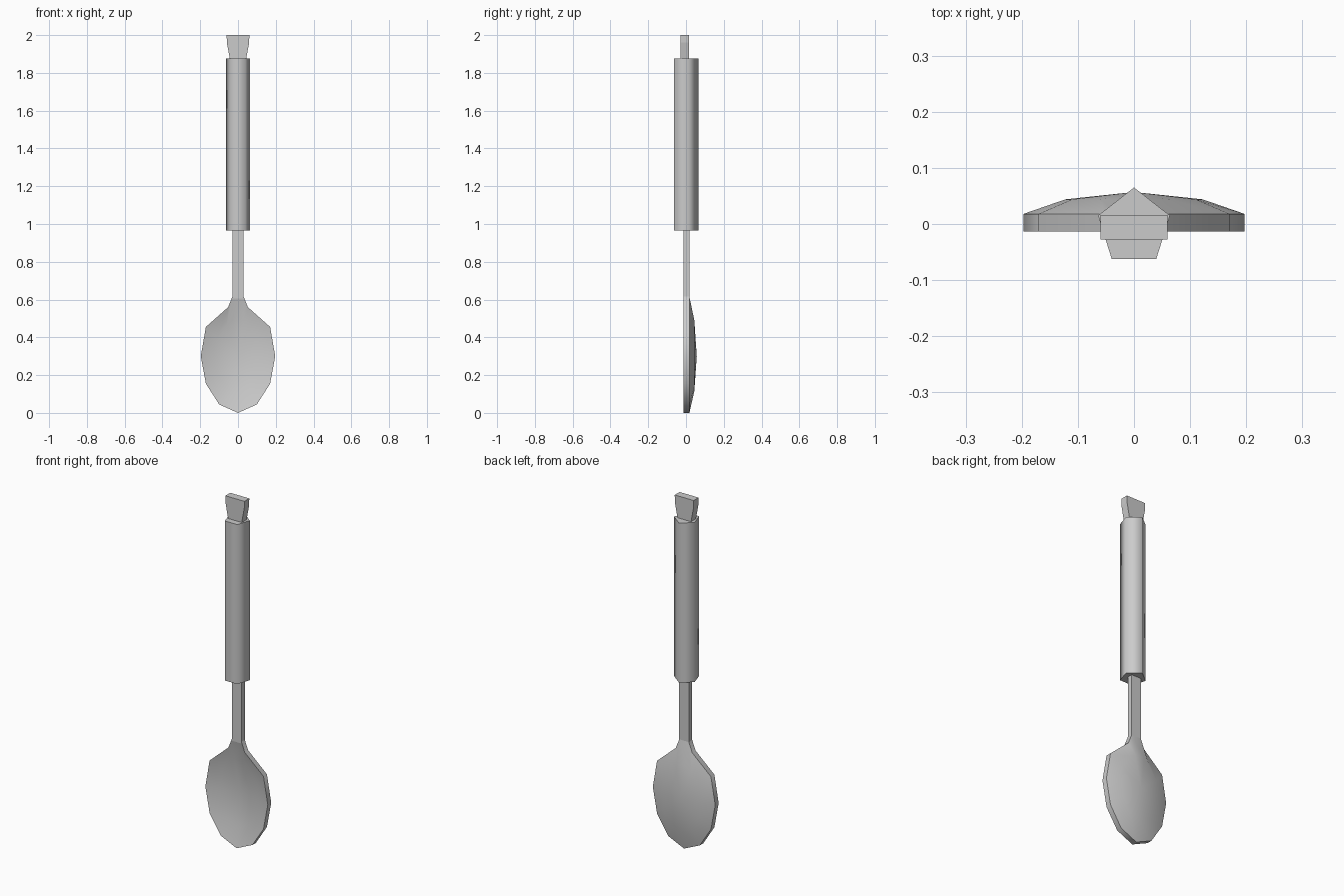
import bpy, bmesh, math

if "Cube" in bpy.data.objects:
    bpy.data.objects.remove(bpy.data.objects["Cube"])


def finish(name, bm, angle=None):
    bmesh.ops.recalc_face_normals(bm, faces=bm.faces[:])
    me = bpy.data.meshes.new(name)
    bm.to_mesh(me)
    bm.free()
    ob = bpy.data.objects.new(name, me)
    bpy.context.collection.objects.link(ob)
    if angle:
        bpy.ops.object.select_all(action='DESELECT')
        ob.select_set(True)
        bpy.context.view_layer.objects.active = ob
        bpy.ops.object.shade_smooth_by_angle(angle=math.radians(angle))
    return ob


def bridge(a, b, bm):
    n = len(a)
    for i in range(n):
        bm.faces.new((a[i], a[(i + 1) % n], b[(i + 1) % n], b[i]))


def loft(name, sections, angle=None):
    """Stack horizontal sections given as (z, [(x, y), ...]) and cap both ends."""
    bm = bmesh.new()
    rings = [[bm.verts.new((x, y, z)) for x, y in pts] for z, pts in sections]
    for a, b in zip(rings, rings[1:]):
        bridge(a, b, bm)
    bm.faces.new(rings[0])
    bm.faces.new(rings[-1])
    return finish(name, bm, angle)


def rect(hx, y0, y1):
    return [(-hx, y0), (hx, y0), (hx, y1), (-hx, y1)]


def mirrored(half):
    return half + [(-x, z) for x, z in reversed(half) if x > 0]


# Bowl: rim outline and inner ring, as a dished shell with thickness
rim = mirrored([(0, 0), (.1, .045), (.17, .155), (.197, .3),
                (.17, .455), (.052, .56), (.03, .615)])
inner = mirrored([(0, .115), (.065, .14), (.11, .21), (.122, .3),
                  (.11, .39), (.06, .465), (.03, .49)])
bm = bmesh.new()
edges = []
for y in (-.013, .018):
    outer_ring = [bm.verts.new((x, y, z)) for x, z in rim]
    mid_ring = [bm.verts.new((x, y + .026, z)) for x, z in inner]
    centre = bm.verts.new((0, y + .039, .3))
    bridge(outer_ring, mid_ring, bm)
    for i, v in enumerate(mid_ring):
        bm.faces.new((v, mid_ring[(i + 1) % len(mid_ring)], centre))
    edges.append(outer_ring)
bridge(edges[0], edges[1], bm)
finish("spoon_bowl", bm, 50)

# Stem
loft("stem", [(z, rect(.03, -.013, .018)) for z in (.605, .98)])

# Five-sided grip
pent = [(.066 * math.sin(math.radians(72 * i)) * 1.02,
         .065 * math.cos(math.radians(72 * i)) - .005 * (i in (1, 4))
         - .01 * (i in (2, 3))) for i in range(5)]
loft("grip", [(z, pent) for z in (.965, 1.875)], 80)

# Flared end tab
loft("end_tab", [(1.86, rect(.042, -.028, .016)), (1.88, rect(.044, -.028, .016)),
                 (1.96, rect(.059, -.028, .016)), (2.0, rect(.06, -.028, .016))])
